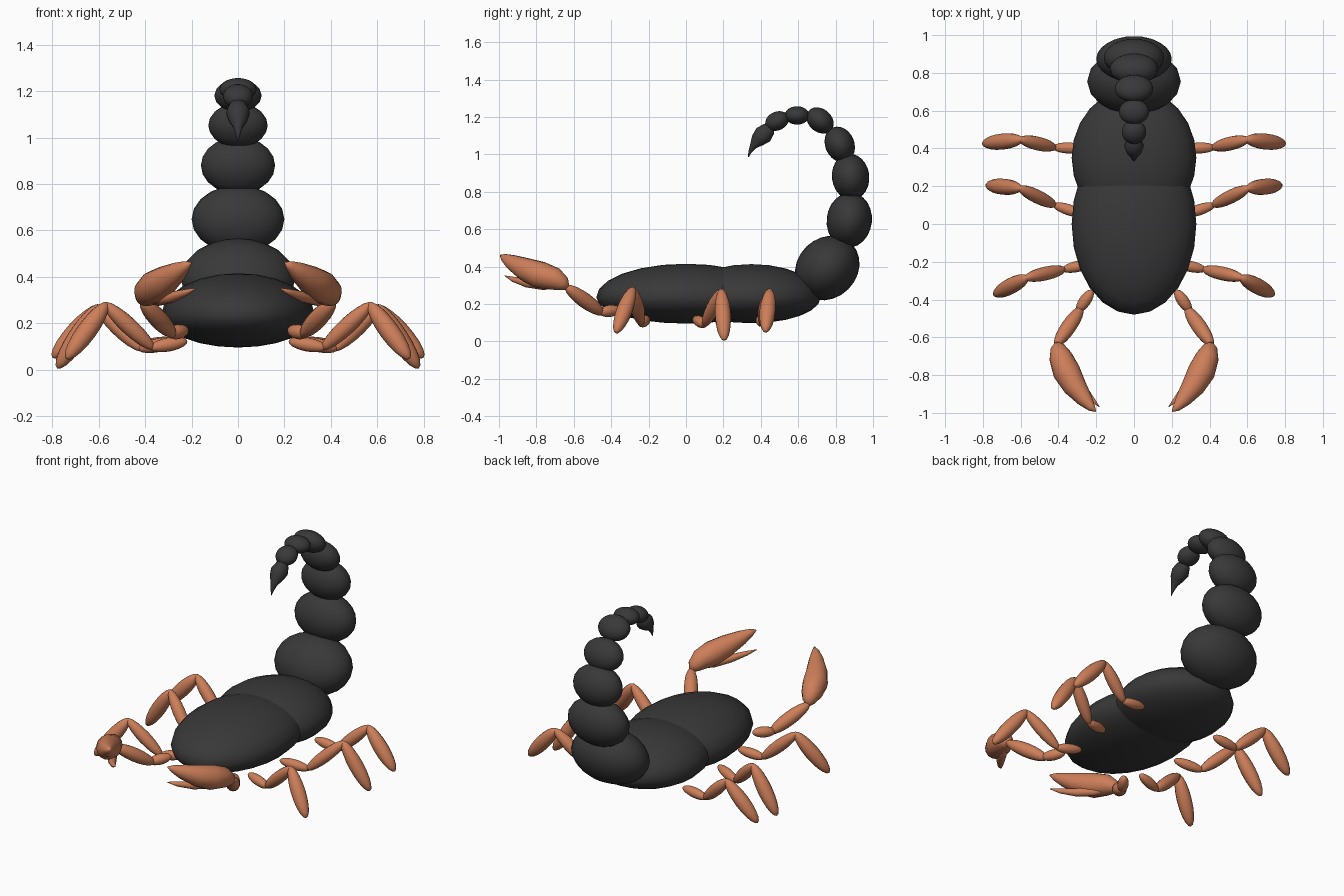
import bpy, bmesh, math
from mathutils import Vector, Matrix

if "Cube" in bpy.data.objects:
    bpy.data.objects.remove(bpy.data.objects["Cube"])


def material(name, rgb):
    m = bpy.data.materials.new(name)
    m.diffuse_color = (*rgb, 1)
    m.use_nodes = True
    m.node_tree.nodes["Principled BSDF"].inputs["Base Color"].default_value = m.diffuse_color
    return m


BLACK = material("charcoal", (0.04, 0.04, 0.04))
ORANGE = material("terracotta", (0.61, 0.21, 0.10))


def finish(name, bm, mat):
    bmesh.ops.recalc_face_normals(bm, faces=bm.faces)
    for f in bm.faces:
        f.smooth = True
    me = bpy.data.meshes.new(name)
    bm.to_mesh(me)
    bm.free()
    me.materials.append(mat)
    ob = bpy.data.objects.new(name, me)
    bpy.context.collection.objects.link(ob)
    return ob


def ellipsoid(name, centre, size, mat, rot=Matrix(), bottom=None, sides=20, rings=12):
    bm = bmesh.new()
    bmesh.ops.create_uvsphere(bm, u_segments=sides, v_segments=rings, radius=1)
    for v in bm.verts:
        low = bottom if bottom and v.co.z < 0 else size[2]
        v.co = Vector((v.co.x * size[0], v.co.y * size[1], v.co.z * low))
    bm.transform(Matrix.Translation(centre) @ rot)
    return finish(name, bm, mat)


def lobe(name, a, b, r, mat):
    """Spindle-shaped limb segment between two points."""
    a, b = Vector(a), Vector(b)
    rot = (b - a).to_track_quat('Z', 'Y').to_matrix().to_4x4()
    return ellipsoid(name, (a + b) / 2, (r, r, (b - a).length / 2), mat, rot, sides=14, rings=10)


def tapered(name, stations, mat, sides=14):
    """Tube through (x, y, z, radius) stations."""
    bm = bmesh.new()
    pts = [Vector(s[:3]) for s in stations]
    rings = []
    for i, p in enumerate(pts):
        d = pts[min(i + 1, len(pts) - 1)] - pts[max(i - 1, 0)]
        q = d.to_track_quat('Z', 'Y')
        r = stations[i][3]
        rings.append([bm.verts.new(p + q @ Vector((r * math.cos(t), r * math.sin(t), 0)))
                      for t in (2 * math.pi * k / sides for k in range(sides))])
    for lo, hi in zip(rings, rings[1:]):
        for k in range(sides):
            n = (k + 1) % sides
            bm.faces.new((lo[k], lo[n], hi[n], hi[k]))
    bm.faces.new(rings[0])
    bm.faces.new(rings[-1])
    return finish(name, bm, mat)


# Body: two overlapping shells
ellipsoid("front_body", (0, 0, 0.235), (0.33, 0.48, 0.18), BLACK, bottom=0.14, sides=24)
ellipsoid("rear_body", (0, 0.35, 0.235), (0.33, 0.37, 0.178), BLACK, bottom=0.138, sides=24)

# Tail: y, z, half width, half length along tail, half depth, direction (dy, dz)
tail = [
    (0.755, 0.392, 0.248, 0.185, 0.160, 0.7, 0.7),
    (0.873, 0.648, 0.200, 0.148, 0.121, 0.12, 1),
    (0.880, 0.880, 0.160, 0.124, 0.100, -0.12, 1),
    (0.822, 1.053, 0.128, 0.098, 0.078, -0.38, 0.9),
    (0.717, 1.181, 0.102, 0.080, 0.062, -0.75, 0.65),
    (0.594, 1.208, 0.080, 0.066, 0.049, -1, 0),
    (0.487, 1.178, 0.065, 0.066, 0.050, -0.9, -0.4),
]
for i, (y, z, w, l, d, dy, dz) in enumerate(tail):
    ellipsoid(f"tail_segment_{i + 1}", (0, y, z), (w, l, d), BLACK,
              Matrix.Rotation(math.atan2(dz, dy), 4, 'X'))

# Stinger: bulb running out to a point
tapered("stinger", [(0, 0.458, 1.150, 0.015), (0, 0.445, 1.137, 0.038), (0, 0.413, 1.105, 0.052),
                    (0, 0.383, 1.075, 0.040), (0, 0.360, 1.045, 0.020), (0, 0.343, 1.015, 0.010),
                    (0, 0.333, 0.985, 0.002)], BLACK)

# Legs: hip, ankle of hip piece, knee, foot
legs = {
    "back": [(0.27, 0.40, 0.12), (0.42, 0.405, 0.10), (0.60, 0.447, 0.27), (0.80, 0.425, 0.05)],
    "middle": [(0.27, 0.05, 0.12), (0.42, 0.10, 0.09), (0.605, 0.19, 0.27), (0.78, 0.205, 0.005)],
    "front": [(0.23, -0.21, 0.12), (0.37, -0.24, 0.095), (0.57, -0.285, 0.28), (0.74, -0.375, 0.045)],
}
# Claws: thick upper finger and thin lower finger
upper = [(0.410, -0.632, 0.285, 0.012), (0.403, -0.655, 0.306, 0.040), (0.390, -0.70, 0.333, 0.061),
         (0.358, -0.78, 0.355, 0.073), (0.313, -0.86, 0.386, 0.062), (0.260, -0.93, 0.422, 0.042),
         (0.225, -0.972, 0.447, 0.022), (0.203, -0.992, 0.460, 0.004)]
lower = [(0.375, -0.70, 0.295, 0.010), (0.345, -0.76, 0.300, 0.026), (0.285, -0.85, 0.312, 0.024),
         (0.225, -0.925, 0.332, 0.014), (0.183, -0.968, 0.350, 0.002)]

for side, s in (("right", 1), ("left", -1)):
    def flip(p):
        return (p[0] * s, *p[1:])
    for leg, pts in legs.items():
        pts = [flip(p) for p in pts]
        for k, (part, r) in enumerate((("hip", 0.03), ("thigh", 0.037), ("foot", 0.043))):
            a, b = Vector(pts[k]), Vector(pts[k + 1])
            lap = (b - a).normalized() * 0.012
            lobe(f"{side}_{leg}_leg_{part}", a - lap, b + (lap if k < 2 else lap * 0), r, ORANGE)
    lobe(f"{side}_claw_shoulder", flip((0.22, -0.35, 0.17)), flip((0.30, -0.465, 0.155)), 0.032, ORANGE)
    lobe(f"{side}_claw_arm", flip((0.275, -0.44, 0.145)), flip((0.415, -0.645, 0.295)), 0.041, ORANGE)
    tapered(f"{side}_claw_upper_finger", [flip(p) for p in upper], ORANGE)
    tapered(f"{side}_claw_lower_finger", [flip(p) for p in lower], ORANGE)
